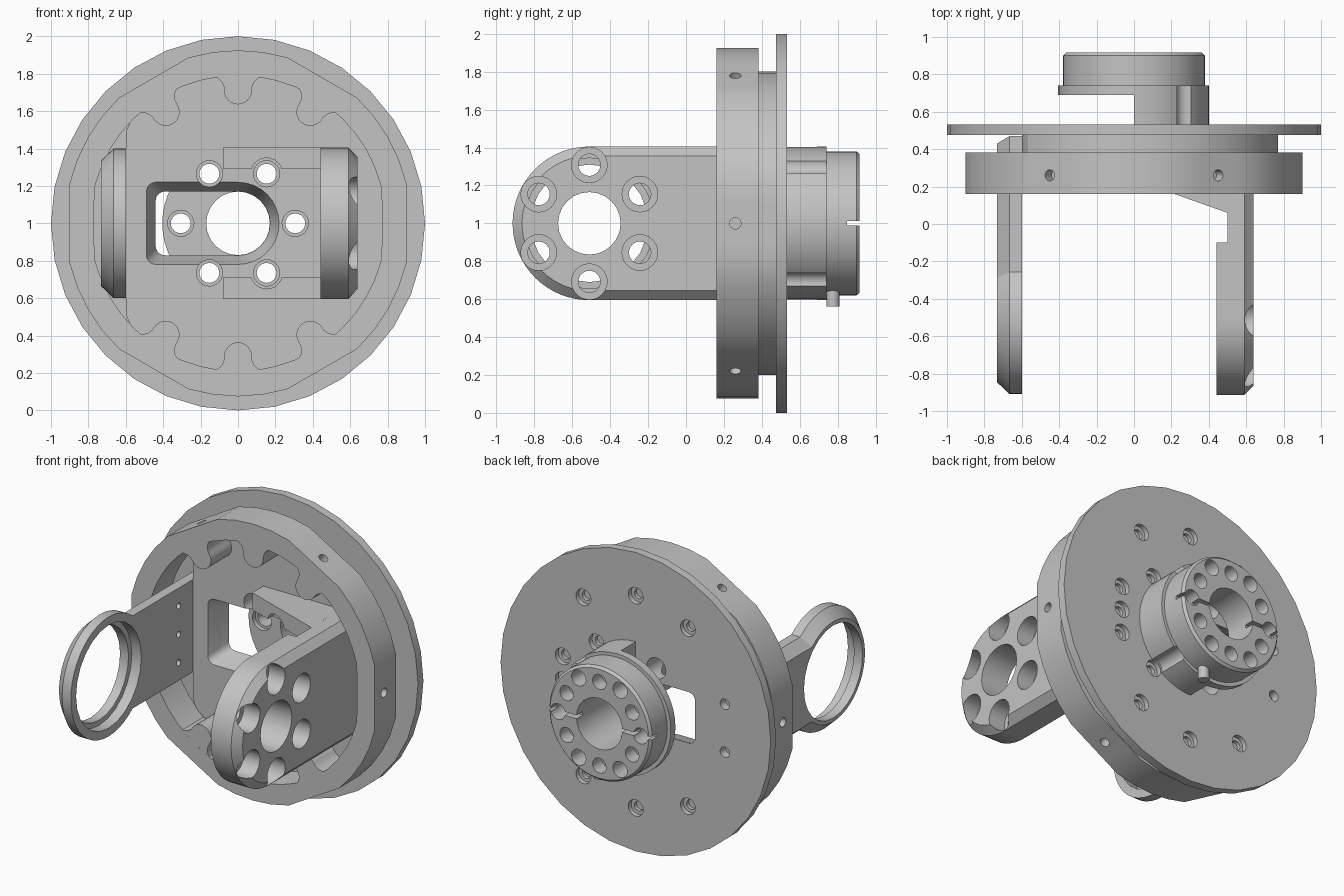
import bpy, bmesh, math
from mathutils import Matrix, Vector

old = bpy.data.objects.get("Cube")
if old:
    bpy.data.objects.remove(old, do_unlink=True)

grey = bpy.data.materials.new("machined_grey")
grey.use_nodes = True
grey.diffuse_color = (0.55, 0.55, 0.55, 1)
grey.node_tree.nodes["Principled BSDF"].inputs["Base Color"].default_value = (0.55, 0.55, 0.55, 1)

parts, cutters = [], []
CZ = 1.0       # height of the main axis
ARM_Y = -0.51  # centre of both arm ends


# Loft equal-length outlines along an axis: outlines are (x,z) for y, (y,z) for x, (x,y) for z
def loft(name, axis, sections, cutter=False):
    place = {"x": lambda p, t: (t, p[0], p[1]),
             "y": lambda p, t: (p[0], t, p[1]),
             "z": lambda p, t: (p[0], p[1], t)}[axis]
    bm = bmesh.new()
    loops = [[bm.verts.new(place(p, t)) for p in pts] for t, pts in sections]
    n = len(loops[0])
    for a, b in zip(loops, loops[1:]):
        for i in range(n):
            j = (i + 1) % n
            bm.faces.new((a[i], a[j], b[j], b[i]))
    bm.faces.new(loops[0])
    bm.faces.new(loops[-1])
    bmesh.ops.recalc_face_normals(bm, faces=bm.faces)
    mesh = bpy.data.meshes.new(name)
    bm.to_mesh(mesh)
    bm.free()
    obj = bpy.data.objects.new(name, mesh)
    bpy.context.collection.objects.link(obj)
    if cutter:
        obj.hide_render = True
        cutters.append(obj)
    else:
        mesh.materials.append(grey)
        parts.append(obj)
    return obj


def prism(name, axis, pts, a, b, cutter=False):
    return loft(name, axis, [(a, pts), (b, pts)], cutter)


def circle(cx, cy, r, n=24, start=0.0, end=math.tau):
    full = end - start >= math.tau
    steps = n if full else n - 1
    return [(cx + r * math.cos(start + (end - start) * i / steps),
             cy + r * math.sin(start + (end - start) * i / steps)) for i in range(n)]


def hole(axis, u, v, r, a, b):
    return prism("hole_cutter", axis, circle(u, v, r), a, b, True)


def cut(obj, tools):
    for tool in tools:
        mod = obj.modifiers.new("cut", "BOOLEAN")
        mod.operation = "DIFFERENCE"
        mod.solver = "EXACT"
        mod.object = tool
    dg = bpy.context.evaluated_depsgraph_get()
    mesh = bpy.data.meshes.new_from_object(obj.evaluated_get(dg))
    obj.modifiers.clear()
    obj.data = mesh


# Rounded arm outline in (y, z): arc of radius r, then a straight neck of half height h
def arm_outline(r, h, end):
    a = math.asin(h / r)
    return circle(ARM_Y, CZ, r, 33, a, math.tau - a) + [(end, CZ - h), (end, CZ + h)]


def polar(r, deg):
    return r * math.cos(math.radians(deg)), CZ + r * math.sin(math.radians(deg))


# Window outline: round at the right, square with rounded corners at the left
def window(r, left):
    k = 0.05
    pts = circle(0, CZ, r, 17, -math.pi / 2, math.pi / 2)
    pts += circle(left + k, CZ + r - k, k, 6, math.pi / 2, math.pi)
    pts += circle(left + k, CZ - r + k, k, 6, math.pi, math.pi * 1.5)
    return pts


bolts = [polar(0.306, 60 * i) for i in range(6)]
teeth = [57, 90, 123, 237, 270, 303]

# Back disc and the boss in front of it
disc = prism("back_disc", "y", circle(0, CZ, 1.0, 32), 0.475, 0.532)
boss_pts = [(max(-0.6, min(0.77, x)), z) for x, z in circle(0, CZ, 0.8, 48)]
boss = prism("boss", "y", boss_pts, 0.38, 0.476)
opening = loft("window_cutter", "y",
               [(0.37, window(0.223, -0.493)), (0.54, window(0.168, -0.438))], True)
bolt_cuts = [hole("y", x, z, 0.07, 0.3, 0.6) for x, z in bolts if x > -0.2]
screws = [polar(0.71, a) for a in teeth]
screws += [(0.54, CZ + d) for d in (-0.16, 0, 0.16)]
screws += [(0.29, CZ + d) for d in (-0.32, 0.32)]
screw_cuts = [hole("y", x, z, 0.055, 0.5, 0.6) for x, z in screws]
screw_cuts += [hole("y", x, z, 0.032, 0.44, 0.6) for x, z in screws]
screw_cuts += [hole("y", -0.66, CZ + d, 0.035, 0.4, 0.6) for d in (-0.16, 0.16)]
cut(disc, [opening] + bolt_cuts + screw_cuts)
cut(boss, [opening] + bolt_cuts)

# Front ring: a circle with six flats, each with a radial hole
ring_pts = []
for i in range(6):
    for d in (-13.4, -6.7, 0, 6.7, 13.4, 21.7, 30, 38.3):
        r = 0.9 / math.cos(math.radians(d)) if abs(d) < 14 else 0.925
        ring_pts.append(polar(r, 60 * i + d))
ring = prism("front_ring", "y", ring_pts, 0.16, 0.383)
bore_pts = [(max(-0.77, min(0.77, x)), z) for x, z in circle(0, CZ, 0.79, 48)]
ring_cuts = [prism("bore_cutter", "y", bore_pts, 0.1, 0.5, True)]
for i in range(6):
    tool = hole("x", 0.26, 0, 0.03, 0.7, 1.0)
    tool.data.transform(Matrix.Translation((0, 0, CZ)) @ Matrix.Rotation(math.radians(60 * i), 4, "Y"))
    ring_cuts.append(tool)
cut(ring, ring_cuts)

# Inward lugs of the ring, flared at the root
for a in teeth:
    side = [(0.075, 0.73), (0.085, 0.755), (0.105, 0.775), (0.14, 0.79), (0.14, 0.83)]
    local = circle(0, 0.71, 0.074, 13, math.pi, math.tau)
    local += side + [(-u, r) for u, r in reversed(side)]
    t = math.radians(a)
    pts = [(r * math.cos(t) + u * math.sin(t), CZ + r * math.sin(t) - u * math.cos(t)) for u, r in local]
    prism("ring_lug", "y", pts, 0.1605, 0.382)

# Thick arm on the left with a bolt circle
wide = arm_outline(0.405, 0.4049, 0.385)
slim = arm_outline(0.355, 0.3549, 0.385)
arm = loft("bearing_arm", "x", [(0.5, wide), (0.59, wide), (0.64, slim)])
pad = prism("bearing_arm_pad", "x", arm_outline(0.405, 0.4049, -0.1), 0.44, 0.5)
arm_cuts = [hole("x", ARM_Y, CZ, 0.165, 0.4, 0.7)]
for i in range(6):
    t = math.radians(30 + 60 * i)
    y, z = ARM_Y + 0.308 * math.cos(t), CZ + 0.308 * math.sin(t)
    arm_cuts += [hole("x", y, z, 0.094, 0.52, 0.7), hole("x", y, z, 0.058, 0.4, 0.7)]
cut(arm, arm_cuts)
cut(pad, arm_cuts)

# Gussets joining the thick arm to the boss
for s in (-1, 1):
    gusset = prism("arm_gusset", "z", [(-0.08, 0.385), (-0.08, 0.265), (0.5, 0.06), (0.5, 0.385)],
                   CZ + s * 0.29, CZ + s * 0.405)
    cut(gusset, [hole("y", 0.153, CZ + s * 0.265, 0.085, 0, 0.5)])

# Thin arm on the right with an open ring end
full = arm_outline(0.4, 0.31, 0.47)
inset = arm_outline(0.335, 0.25, 0.43)
thin = loft("ring_arm", "x", [(-0.6, full), (-0.665, full), (-0.733, inset)])
thin_cuts = [hole("x", ARM_Y, CZ, 0.31, -0.8, -0.5), hole("x", ARM_Y, CZ, 0.345, -0.67, -0.5)]
thin_cuts += [hole("x", 0.23, CZ + d, 0.02, -0.8, -0.5) for d in (-0.19, 0, 0.19)]
cut(thin, thin_cuts)

# Rear hub: half-round foot, flange and drilled drum
foot = prism("hub_foot", "y", circle(0, CZ, 0.402, 25, -math.pi / 2, math.pi / 2), 0.53, 0.74)
flange = prism("hub_flange", "y", circle(0, CZ, 0.405, 25, math.pi / 2, math.pi * 1.5), 0.69, 0.74)
drum = loft("hub_drum", "y", [(0.739, circle(0, CZ, 0.38, 48)), (0.9, circle(0, CZ, 0.38, 48)),
                              (0.916, circle(0, CZ, 0.365, 48))])
hub_cuts = [hole("y", 0, CZ, 0.17, 0.4, 1.0)]
hub_cuts += [hole("y", x, z, 0.053, 0.4, 1.0) for x, z in bolts]
hub_cuts += [hole("y", x, z, 0.07, 0.4, 0.72) for x, z in bolts]
drum_cuts = [hole("y", *polar(0.28, a), 0.05, 0.82, 1.0) for a in (30, 90, 150, 210, 270, 330)]
drum_cuts.append(prism("slot_cutter", "y", [(-0.5, CZ - 0.012), (0.5, CZ - 0.012),
                                            (0.5, CZ + 0.012), (-0.5, CZ + 0.012)], 0.85, 1.0, True))
grooves = [hole("y", *polar(0.42, a), 0.055, 0.4, 0.8) for a in (48, -48)]
cut(foot, hub_cuts + grooves)
cut(flange, hub_cuts)
cut(drum, hub_cuts + drum_cuts)

# Small stop pin below the hub
prism("stop_pin", "z", circle(0.1, 0.775, 0.035, 16), 0.56, 0.66)

# Tidy up cutters and shade
for tool in cutters:
    bpy.data.objects.remove(tool, do_unlink=True)
bpy.ops.object.select_all(action="DESELECT")
for obj in parts:
    obj.select_set(True)
bpy.context.view_layer.objects.active = parts[0]
bpy.ops.object.shade_smooth_by_angle(angle=math.radians(25))
